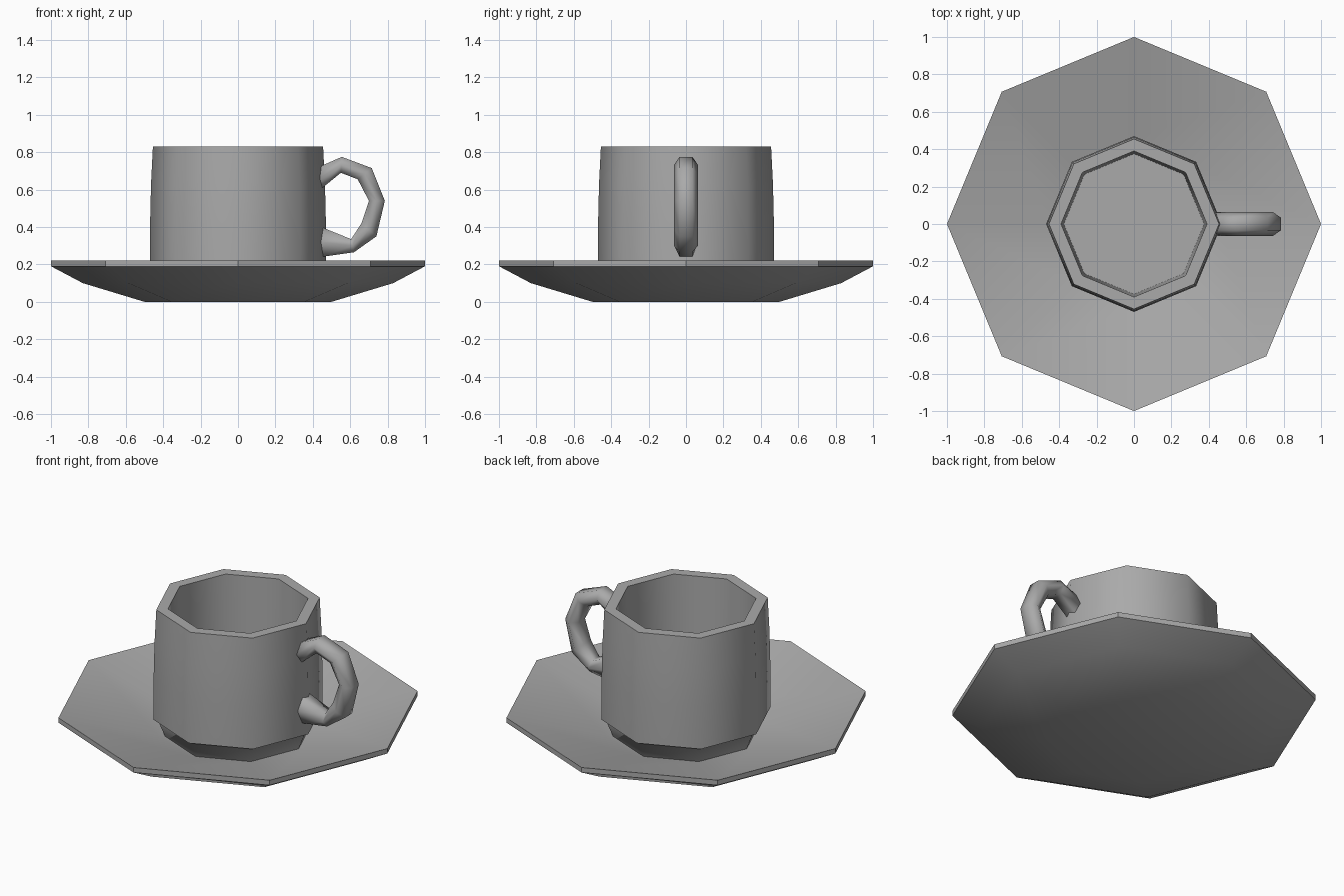
import bpy, bmesh, math
from mathutils import Vector

old = bpy.data.objects.get("Cube")
if old:
    bpy.data.objects.remove(old, do_unlink=True)

grey = bpy.data.materials.new("grey_ceramic")
grey.use_nodes = True
colour = (0.4, 0.4, 0.4, 1)
grey.diffuse_color = colour
grey.node_tree.nodes["Principled BSDF"].inputs["Base Color"].default_value = colour


def skin(name, rings, angle):
    """Join rings of points into a capped surface."""
    bm = bmesh.new()
    rows = [[bm.verts.new(p) for p in ring] for ring in rings]
    n = len(rows[0])
    for a, b in zip(rows, rows[1:]):
        for i in range(n):
            j = (i + 1) % n
            bm.faces.new((a[i], a[j], b[j], b[i]))
    bm.faces.new(rows[0])
    bm.faces.new(rows[-1])
    bmesh.ops.recalc_face_normals(bm, faces=bm.faces)
    mesh = bpy.data.meshes.new(name)
    bm.to_mesh(mesh)
    bm.free()
    mesh.materials.append(grey)
    obj = bpy.data.objects.new(name, mesh)
    bpy.context.collection.objects.link(obj)
    bpy.ops.object.select_all(action='DESELECT')
    obj.select_set(True)
    bpy.context.view_layer.objects.active = obj
    bpy.ops.object.shade_smooth_by_angle(angle=math.radians(angle))


def lathe(name, profile, angle, sides=8):
    """Revolve (radius, height) points, with a corner on each axis."""
    turns = [math.tau * i / sides for i in range(sides)]
    rings = [[(r * math.cos(t), r * math.sin(t), z) for t in turns] for r, z in profile]
    skin(name, rings, angle)


# Saucer: underside, rim, then the sloping top
lathe("saucer", [(0.5, 0), (0.83, 0.1), (1, 0.19), (1, 0.22), (0.45, 0.072), (0.35, 0.045)], 40)

# Cup: foot, ledge, wall, lip, then the inside down to its floor
lathe("cup", [(0.4, 0.045), (0.445, 0.155), (0.47, 0.165), (0.47, 0.42), (0.465, 0.63),
              (0.455, 0.83), (0.39, 0.83), (0.375, 0.14)], 50)

# Handle: outer and inner (x, z) edges of a six-sided loop
outer = [(0.43, 0.72), (0.555, 0.775), (0.715, 0.715), (0.785, 0.54),
         (0.74, 0.35), (0.62, 0.265), (0.445, 0.24)]
inner = [(0.44, 0.6), (0.55, 0.69), (0.64, 0.655), (0.7, 0.54),
         (0.66, 0.42), (0.605, 0.335), (0.445, 0.4)]
section = [(0.034, 1), (0.064, 0), (0.034, -1), (-0.034, -1), (-0.064, 0), (-0.034, 1)]
loops = []
for o, i in zip(outer, inner):
    o, i = Vector((o[0], 0, o[1])), Vector((i[0], 0, i[1]))
    mid, half = (o + i) / 2, (o - i) / 2
    loops.append([mid + half * k + Vector((0, y, 0)) for y, k in section])
skin("handle", loops, 80)
